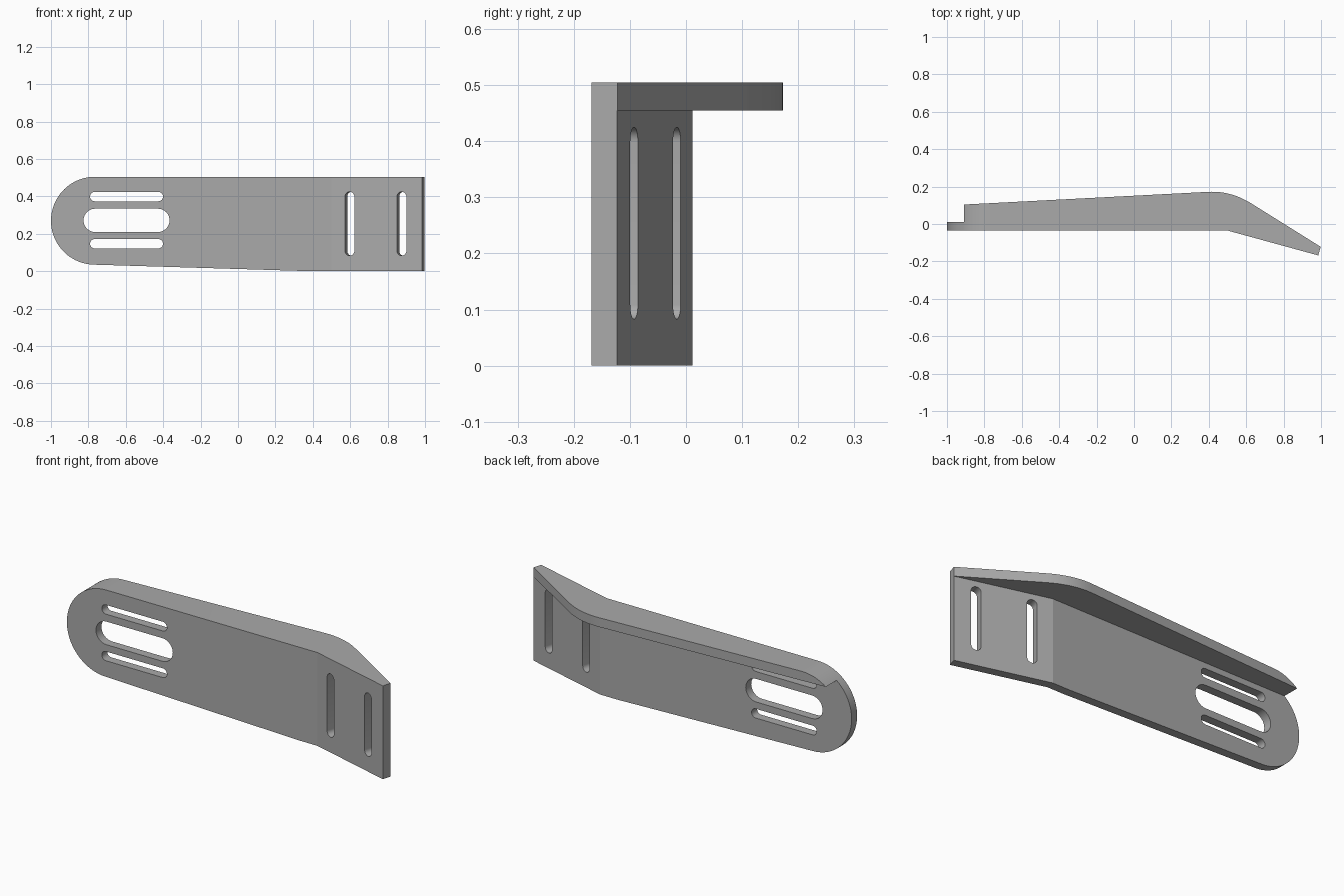
import bpy, bmesh, math
from mathutils import Matrix, Vector

cube = bpy.data.objects.get("Cube")
if cube:
    bpy.data.objects.remove(cube, do_unlink=True)

grey = bpy.data.materials.new("plain_grey")
grey.use_nodes = True
grey.diffuse_color = (0.4, 0.4, 0.4, 1)
grey.node_tree.nodes["Principled BSDF"].inputs["Base Color"].default_value = (0.4, 0.4, 0.4, 1)

THICK, BACK, FRONT = 0.047, 0.012, -0.035
BEND = math.atan2(0.133, 0.485)
UPRIGHT = Matrix.Rotation(math.pi / 2, 4, 'X')  # profile (x, z), depth along -y


def prism(name, points, low, high, matrix=Matrix()):
    """Extrude a flat outline from low to high along its own normal."""
    bm = bmesh.new()
    face = bm.faces.new([bm.verts.new((x, y, low)) for x, y in points])
    new = bmesh.ops.extrude_face_region(bm, geom=[face])["geom"]
    bmesh.ops.translate(bm, vec=(0, 0, high - low),
                        verts=[g for g in new if isinstance(g, bmesh.types.BMVert)])
    bmesh.ops.recalc_face_normals(bm, faces=bm.faces[:])
    bm.transform(matrix)
    mesh = bpy.data.meshes.new(name)
    bm.to_mesh(mesh)
    bm.free()
    mesh.materials.append(grey)
    obj = bpy.data.objects.new(name, mesh)
    bpy.context.collection.objects.link(obj)
    return obj


def arc(cx, cy, r, start, end, n):
    angles = [math.radians(start + (end - start) * i / n) for i in range(n + 1)]
    return [(cx + r * math.cos(a), cy + r * math.sin(a)) for a in angles]


def slot(length, width):
    """Outline of a round-ended slot along x, centred on the origin."""
    d, r = (length - width) / 2, width / 2
    return arc(d, 0, r, -90, 90, 16) + arc(-d, 0, r, 90, 270, 16)


# Plan outline: plate and flange together, with a rounded back shoulder
tip = (0.998, -0.122)
p0, p1, p2 = Vector((0.4, 0.172)), Vector((0.519, 0.178)), Vector((0.63, 0.108))
shoulder = []
for i in range(17):
    t = i / 16
    shoulder.append(tuple(p0 * (1 - t) ** 2 + p1 * 2 * t * (1 - t) + p2 * t * t))
plan = [(-1.1, FRONT), (0.5, FRONT), (0.985, -0.168), tip] + shoulder[::-1]
plan += [(-0.91, 0.104), (-0.91, BACK), (-1.1, BACK)]
bracket = prism("bracket", plan, -0.1, 0.6)

# Space behind the plate and below the flange
inner = (0.5 + THICK * math.tan(BEND / 2), BACK)
reach = (inner[0] + math.cos(BEND), inner[1] - math.sin(BEND))
pocket = prism("pocket_cutter", [(-1.3, BACK), inner, reach, (reach[0], 0.5), (-1.3, 0.5)],
               -0.3, 0.455)

# Front silhouette with the rounded end
outline = arc(-0.765, 0.27, 0.235, 90, 268.3, 48) + [(0.4, 0), (1.2, 0), (1.2, 0.505)]
silhouette = prism("silhouette_cutter", outline, -0.6, 0.6, UPRIGHT)

cutters = [(pocket, 'DIFFERENCE'), (silhouette, 'INTERSECT')]

# Three level slots near the rounded end
for z, length, width in ((0.399, 0.39, 0.05), (0.272, 0.46, 0.125), (0.147, 0.39, 0.05)):
    place = Matrix.Translation((-0.596, 0, z)) @ UPRIGHT
    cutters.append((prism("level_slot_cutter", slot(length, width), -0.3, 0.3, place), 'DIFFERENCE'))

# Two upright slots square to the bent end
for x in (0.597, 0.875):
    y = FRONT - (x - 0.5) * math.tan(BEND)
    place = (Matrix.Translation((x, y, 0.254)) @ Matrix.Rotation(-BEND, 4, 'Z')
             @ UPRIGHT @ Matrix.Rotation(math.pi / 2, 4, 'Z'))
    cutters.append((prism("upright_slot_cutter", slot(0.342, 0.052), -0.2, 0.2, place), 'DIFFERENCE'))

for cutter, operation in cutters:
    mod = bracket.modifiers.new(cutter.name, 'BOOLEAN')
    mod.operation, mod.object, mod.solver = operation, cutter, 'EXACT'

# Keep the finished solid and drop the cutters
bpy.context.view_layer.update()
evaluated = bracket.evaluated_get(bpy.context.evaluated_depsgraph_get())
solid = bpy.data.meshes.new_from_object(evaluated)
bracket.modifiers.clear()
bracket.data = solid
solid.materials.clear()
solid.materials.append(grey)
for face in solid.polygons:
    face.material_index = 0
for cutter, _ in cutters:
    bpy.data.objects.remove(cutter, do_unlink=True)

bpy.ops.object.select_all(action='DESELECT')
bracket.select_set(True)
bpy.context.view_layer.objects.active = bracket
bpy.ops.object.shade_smooth_by_angle(angle=math.radians(14))
